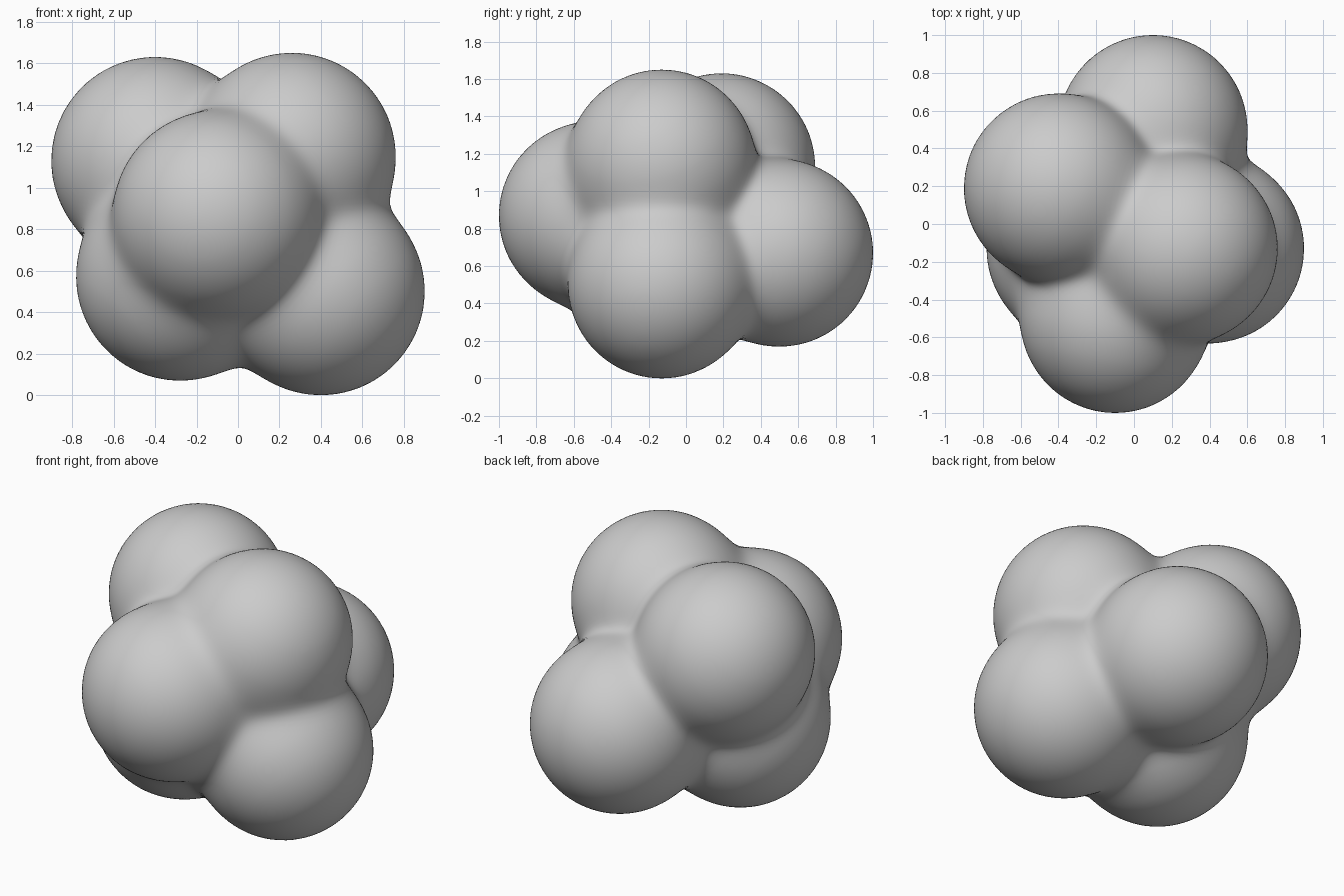
import bpy, bmesh, math
from mathutils import Vector

if "Cube" in bpy.data.objects:
    bpy.data.objects.remove(bpy.data.objects["Cube"])

# Six overlapping balls, equal radius, melted together softly
RADIUS = 0.5
BLEND = 0.045
CENTRES = [Vector(c) for c in (
    (-0.10, -0.50, 0.87),   # front ball
    (0.10, 0.50, 0.67),     # back ball
    (0.26, -0.13, 1.15),    # upper right ball
    (-0.40, 0.19, 1.13),    # upper left ball
    (0.40, -0.13, 0.50),    # lower right ball
    (-0.28, -0.13, 0.57),   # lower left ball
)]
MIDDLE = Vector((0.0, -0.02, 0.82))


def distance(p):
    """Smoothly blended distance to the cluster surface."""
    ds = [(p - c).length - RADIUS for c in CENTRES]
    near = min(ds)
    return near - BLEND * math.log(sum(math.exp((near - d) / BLEND) for d in ds))


def surface_point(direction):
    """Walk inward from outside until the blended surface is met."""
    r = 1.4
    for _ in range(60):
        d = distance(MIDDLE + direction * r)
        if d < 0.0005:
            break
        r -= d
    return MIDDLE + direction * r


# Fine ball wrapped onto the blended cluster
bm = bmesh.new()
bmesh.ops.create_icosphere(bm, subdivisions=6, radius=1.0)
for v in bm.verts:
    v.co = surface_point(v.co.normalized())
for f in bm.faces:
    f.smooth = True
mesh = bpy.data.meshes.new("ball_cluster")
bm.to_mesh(mesh)
bm.free()
cluster = bpy.data.objects.new("ball_cluster", mesh)
bpy.context.collection.objects.link(cluster)
